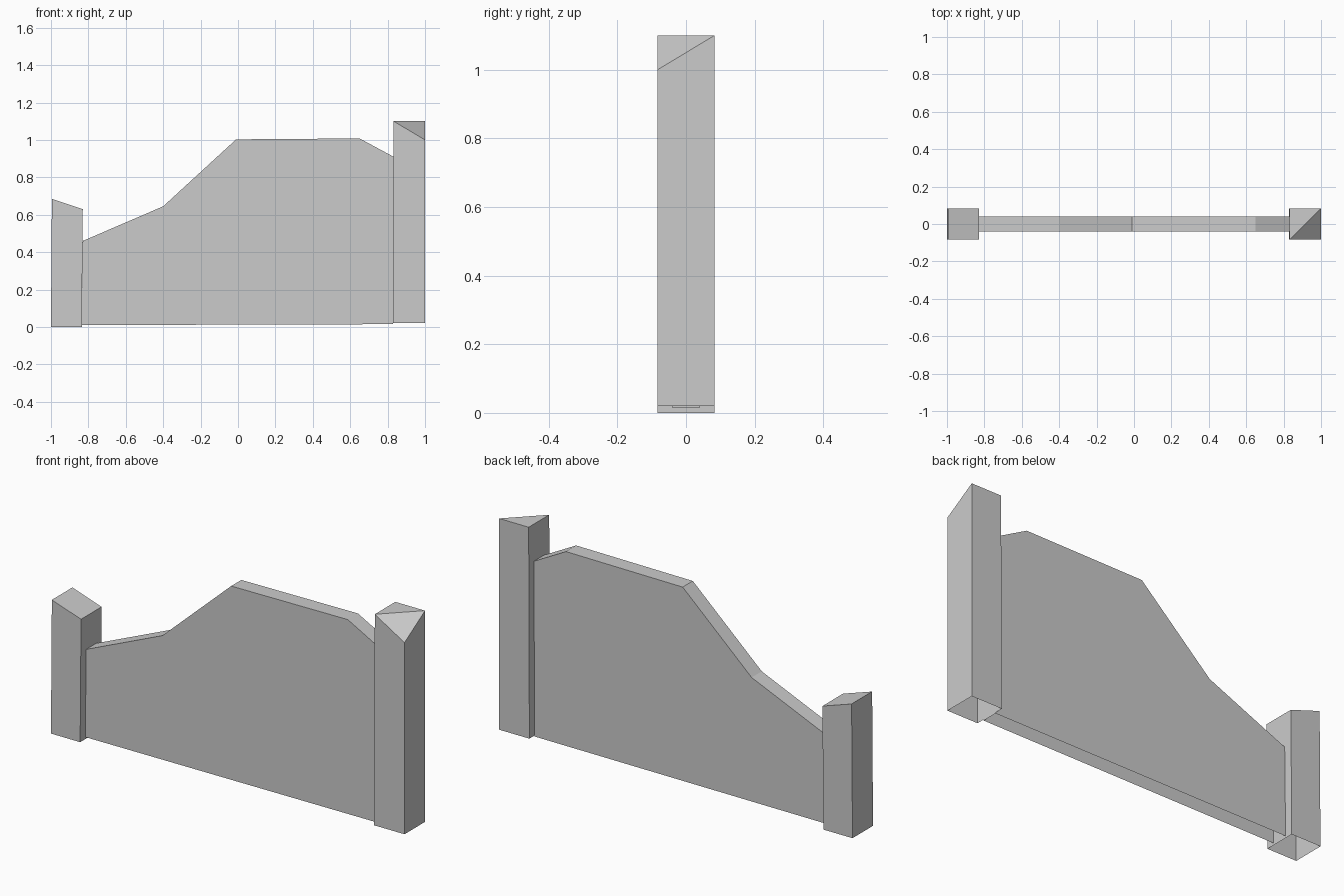
import bpy
import bmesh

cube = bpy.data.objects.get("Cube")
if cube:
    bpy.data.objects.remove(cube, do_unlink=True)

grey = bpy.data.materials.new("plain_grey")
grey.use_nodes = True
colour = (0.6, 0.6, 0.6, 1.0)
grey.diffuse_color = colour
grey.node_tree.nodes["Principled BSDF"].inputs["Base Color"].default_value = colour


def finish(name, bm):
    """Turn a bmesh into a named, flat-shaded object."""
    bmesh.ops.recalc_face_normals(bm, faces=bm.faces)
    mesh = bpy.data.meshes.new(name)
    bm.to_mesh(mesh)
    bm.free()
    mesh.materials.append(grey)
    obj = bpy.data.objects.new(name, mesh)
    bpy.context.collection.objects.link(obj)
    return obj


def post(name, bottom_x, top_x, base, heights, split=False):
    """Square post, open underneath; heights run front-inner order around the top."""
    d = 0.083
    bm = bmesh.new()
    sides = [(0, -d), (1, -d), (1, d), (0, d)]
    low = [bm.verts.new((bottom_x[i], y, base)) for i, y in sides]
    top = [bm.verts.new((top_x[i], y, z)) for (i, y), z in zip(sides, heights)]
    for i in range(4):
        j = (i + 1) % 4
        bm.faces.new((low[i], low[j], top[j], top[i]))
    if split:
        # chipped corner: the top folds along its diagonal
        bm.faces.new((top[0], top[1], top[2]))
        bm.faces.new((top[0], top[2], top[3]))
    else:
        bm.faces.new(top)
    return finish(name, bm)


def panel(name, profile, half):
    """Outline in x and z, given thickness in y, open along the bottom edge."""
    bm = bmesh.new()
    front = [bm.verts.new((x, -half, z)) for x, z in profile]
    back = [bm.verts.new((x, half, z)) for x, z in profile]
    bm.faces.new(front)
    bm.faces.new(back[::-1])
    for i in range(len(profile) - 1):
        bm.faces.new((front[i], back[i], back[i + 1], front[i + 1]))
    return finish(name, bm)


# Short post with a sloping top
post("short_post", (-1.0, -0.835), (-0.995, -0.83), 0.0,
     (0.685, 0.63, 0.63, 0.685))

# Tall post with one lowered front corner
post("tall_post", (0.828, 1.0), (0.832, 1.0), 0.02,
     (1.1, 1.0, 1.1, 1.1), split=True)

# Stepped wall panel between the posts
panel("wall_panel", [(-0.835, 0.01), (-0.83, 0.46), (-0.4, 0.645), (-0.01, 1.003),
                     (0.65, 1.008), (0.832, 0.91), (0.828, 0.015)], 0.041)
